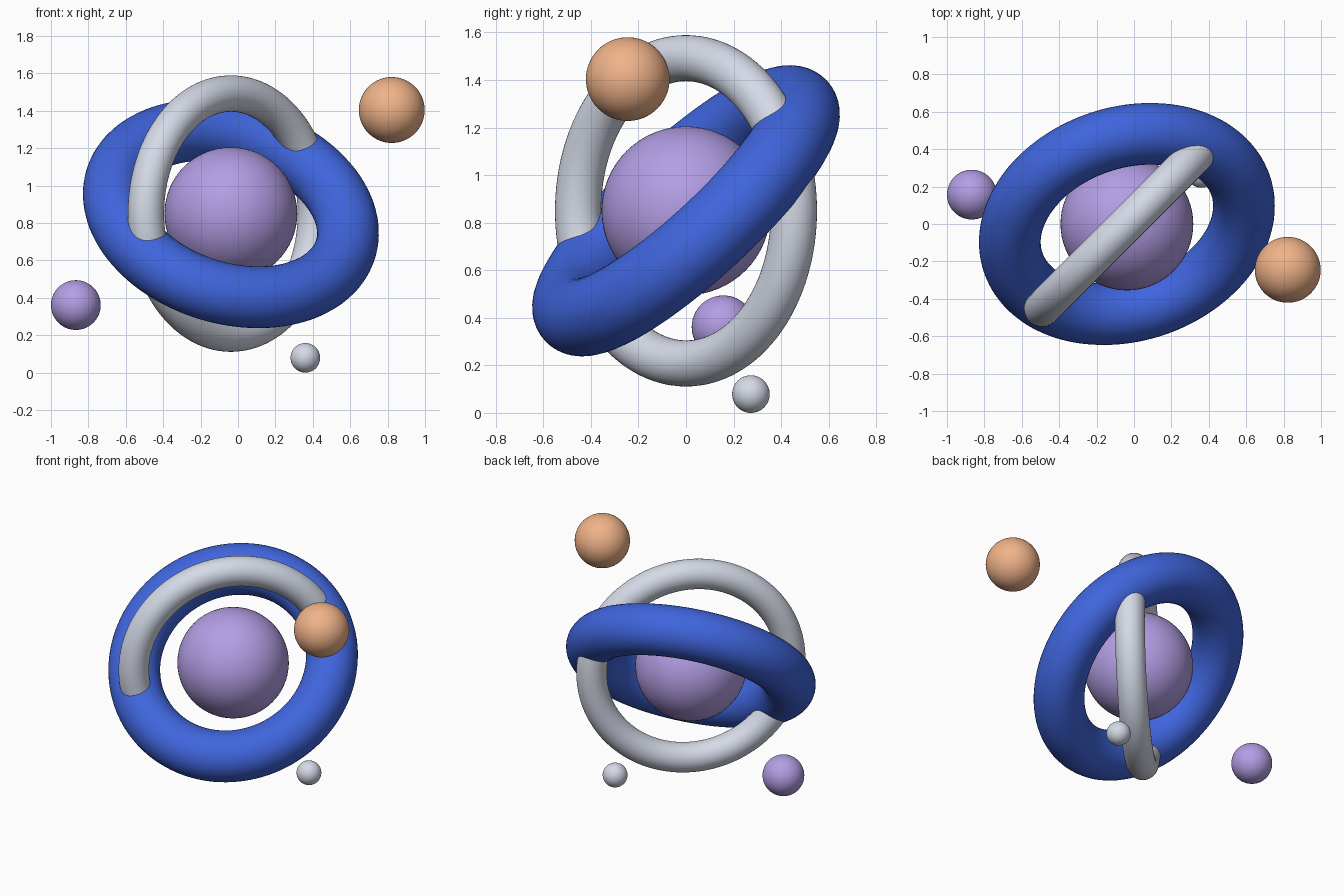
import bpy
from mathutils import Vector

if "Cube" in bpy.data.objects:
    bpy.data.objects.remove(bpy.data.objects["Cube"])

CENTRE = (-0.038, 0.0, 0.85)


def material(name, rgb):
    m = bpy.data.materials.new(name)
    m.diffuse_color = (*rgb, 1)
    m.use_nodes = True
    m.node_tree.nodes["Principled BSDF"].inputs["Base Color"].default_value = m.diffuse_color
    return m


purple = material("purple", (0.45, 0.34, 0.78))
blue = material("blue", (0.05, 0.13, 0.72))
orange = material("orange", (0.87, 0.45, 0.25))
silver = material("silver", (0.66, 0.70, 0.80))


def finish(name, mat):
    ob = bpy.context.object
    ob.name = name
    ob.data.materials.append(mat)
    bpy.ops.object.shade_smooth()


def ball(name, location, radius, mat):
    bpy.ops.mesh.primitive_uv_sphere_add(segments=64, ring_count=32,
                                         radius=radius, location=location)
    finish(name, mat)


def ring(name, axis, tube, mat):
    # both rings share the centre and the main radius
    rot = Vector(axis).to_track_quat('Z', 'Y').to_euler()
    bpy.ops.mesh.primitive_torus_add(major_segments=128, minor_segments=40,
                                     major_radius=0.642, minor_radius=tube,
                                     location=CENTRE, rotation=rot)
    finish(name, mat)


# central ball and the two crossing rings
ball("core_ball", CENTRE, 0.355, purple)
ring("thick_ring", (0.222, -0.66, 0.717), 0.165, blue)
ring("thin_ring", (1, -1, 0), 0.097, silver)

# small balls floating around the rings
ball("orange_satellite", (0.822, -0.245, 1.404), 0.176, orange)
ball("purple_satellite", (-0.867, 0.157, 0.361), 0.133, purple)
ball("silver_satellite", (0.36, 0.273, 0.079), 0.079, silver)
